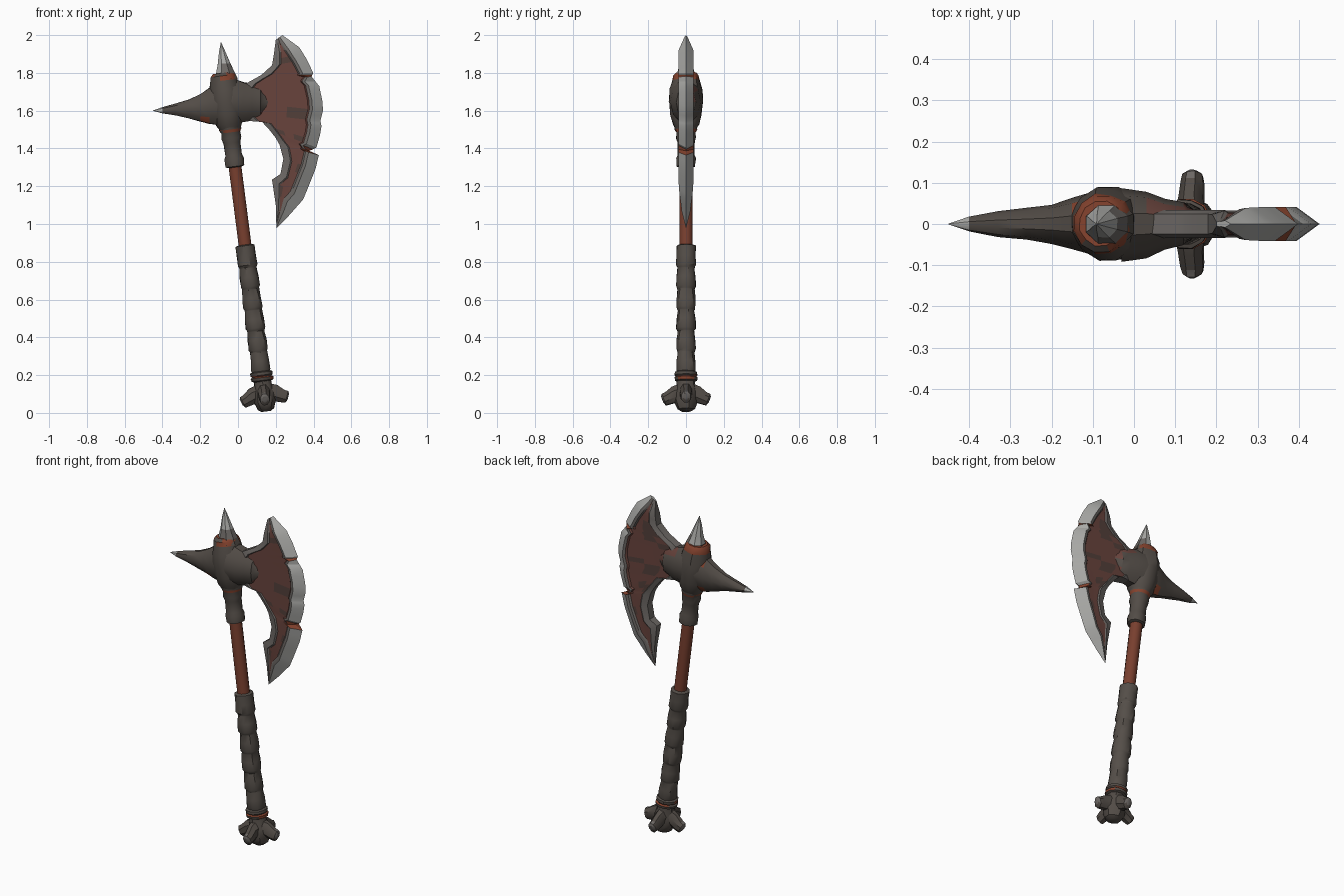
import bpy, bmesh, math, random
from mathutils import Matrix, Vector, noise

if "Cube" in bpy.data.objects:
    bpy.data.objects.remove(bpy.data.objects["Cube"])

random.seed(4)
TILT = 0.1273          # lean of the haft in the xz plane


def mat(name, c):
    m = bpy.data.materials.new(name)
    m.diffuse_color = (*c, 1)
    m.use_nodes = True
    m.node_tree.nodes["Principled BSDF"].inputs["Base Color"].default_value = m.diffuse_color
    return m


MATS = [mat("dark_iron", (.085, .072, .062)), mat("blade_rust", (.14, .057, .046)),
        mat("red_wood", (.19, .05, .028)), mat("bright_steel", (.40, .40, .385)),
        mat("worn_steel", (.15, .137, .128)), mat("orange_rust", (.23, .055, .027)),
        mat("grip_leather", (.09, .077, .066)), mat("dark_rust", (.085, .05, .042))]
IRON, RUST, WOOD, STEEL, WORN, ORANGE, LEATHER, DARKRUST = range(8)


def finish(bm, name, angle=35):
    bmesh.ops.remove_doubles(bm, verts=bm.verts, dist=.0005)
    bmesh.ops.recalc_face_normals(bm, faces=bm.faces)
    me = bpy.data.meshes.new(name)
    bm.to_mesh(me)
    bm.free()
    for m in MATS:
        me.materials.append(m)
    ob = bpy.data.objects.new(name, me)
    bpy.context.collection.objects.link(ob)
    bpy.ops.object.select_all(action='DESELECT')
    ob.select_set(True)
    bpy.context.view_layer.objects.active = ob
    bpy.ops.object.shade_smooth_by_angle(angle=math.radians(angle))
    return ob


def loft(name, rings, sides, rule, d=(0, 1), jitter=0, matrix=None, angle=35):
    """Skin elliptical rings (cx, cz, in-plane radius, y radius); rule(face centre) -> colour."""
    bm = bmesh.new()
    loops = []
    for cx, cz, a, b in rings:
        row = []
        for k in range(sides):
            p = 2 * math.pi * (k + .5) / sides
            j = 1 + random.uniform(-jitter, jitter)
            row.append(bm.verts.new((cx + a * j * math.cos(p) * d[0], b * j * math.sin(p),
                                     cz + a * j * math.cos(p) * d[1])))
        loops.append(row)
    for r, s in zip(loops, loops[1:]):
        for k in range(sides):
            n = (k + 1) % sides
            bm.faces.new((r[k], r[n], s[n], s[k]))
    bm.faces.new(loops[0])
    bm.faces.new(loops[-1])
    for f in bm.faces:
        f.material_index = rule(f.calc_center_median())
    if matrix:
        bm.transform(matrix)
    return finish(bm, name, angle)


def haft(pairs):
    """Round rings (height, radius) along the leaning haft."""
    return [(.151 - .128 * t, t, r, r) for t, r in pairs]


ALONG = (math.cos(TILT), math.sin(TILT))


def patchy(base, spot, limit=.32, scale=14):
    return lambda c: spot if noise.noise(c * scale) > limit else base


# Wooden haft
loft("haft", haft([(.15, .036), (.85, .035), (1.35, .035)]), 12, lambda c: WOOD, ALONG)

# Leather grip with lumpy overlapping wraps
wraps = []
for i in range(6):
    t = .215 + i * .111
    wraps += [(t, .047), (t + .012, .053), (t + .06, .051), (t + .105, .046)]
wraps[-1] = (.885, .052)
loft("grip", haft(wraps + [(.89, .036)]), 12, lambda c: LEATHER, ALONG, .05)

# Pommel collar, core and four flared claws
loft("pommel_collar", haft([(.165, .045), (.172, .06), (.187, .062), (.193, .054), (.2, .061),
                            (.215, .06), (.222, .045)]), 12,
     lambda c: ORANGE if .185 < c.z < .2 else IRON, ALONG, .03)
loft("pommel_core", haft([(.008, .025), (.02, .045), (.06, .062), (.11, .06), (.15, .048), (.18, .048)]),
     10, lambda c: IRON, ALONG, .05)
for k in range(4):
    M = Matrix.Translation((.151, 0, 0)) @ Matrix.Rotation(-TILT, 4, 'Y') @ Matrix.Rotation(k * math.pi / 2, 4, 'Z')
    loft(f"pommel_claw_{k + 1}", [(.02, .105, .055, .04), (.06, .098, .046, .032), (.10, .077, .036, .03),
                                  (.117, .07, .034, .026), (.126, .072, .018, .014)],
         8, lambda c: WORN if c.x > .118 else IRON, (.35, .94), .04, M)

# Socket sleeve below the head
loft("socket", haft([(1.3, .036), (1.305, .05), (1.345, .053), (1.365, .046), (1.43, .046), (1.455, .054),
                     (1.485, .052), (1.5, .06), (1.53, .06)]), 12,
     lambda c: ORANGE if 1.488 < c.z < 1.51 else IRON, ALONG, .04)

# Head body
loft("head_body", haft([(1.49, .05), (1.53, .072), (1.58, .085), (1.65, .089), (1.71, .088), (1.76, .074),
                        (1.785, .068), (1.80, .055)]), 12,
     lambda c: ORANGE if c.z > 1.755 and noise.noise(c * 15) > -.1 else IRON, ALONG, .05)

# Top spike
loft("top_spike", [(-.062, 1.77, .064, .062), (-.066, 1.80, .054, .05), (-.074, 1.85, .036, .035),
                   (-.083, 1.91, .019, .018), (-.09, 1.962, .001, .001)], 8,
     lambda c: IRON if c.z < 1.79 else STEEL if c.z > 1.84 or c.x < -.07 else WORN, (1, 0), .03, angle=30)

# Rear spike, bare steel at its point
loft("rear_spike", [(-.03, 1.65, .13, .085), (-.09, 1.645, .125, .08), (-.15, 1.625, .1, .062),
                    (-.2, 1.615, .075, .047), (-.26, 1.61, .052, .039), (-.33, 1.607, .033, .031),
                    (-.40, 1.602, .017, .018), (-.45, 1.60, .001, .001)], 10,
     lambda c: STEEL if c.x < -.39 else ORANGE if -.2 < c.x < -.1 and noise.noise(c * 17) > .35 else IRON,
     (0, 1), .035)

# Neck clasping the blade
loft("blade_neck", [(-.03, 1.65, .125, .088), (.03, 1.645, .108, .08), (.075, 1.643, .1, .062),
                    (.12, 1.645, .085, .052), (.13, 1.645, .07, .04), (.17, 1.65, .025, .025)], 10,
     patchy(IRON, RUST, .25), (0, 1), .05)

# Blade: stations from top to lower tip (cutting edge x, z, inner edge x, z, thickness)
stations = [(.235, 2.0, .2, 1.975, .2), (.325, 1.935, .19, 1.90, .95), (.365, 1.87, .18, 1.84, 1),
            (.398, 1.80, .125, 1.79, 1), (.39, 1.78, .09, 1.77, 1), (.43, 1.73, .045, 1.745, 1),
            (.447, 1.65, 0, 1.69, 1), (.45, 1.60, 0, 1.65, 1), (.436, 1.545, .02, 1.59, 1),
            (.442, 1.52, .06, 1.545, 1), (.434, 1.47, .125, 1.543, 1), (.415, 1.405, .165, 1.50, 1),
            (.378, 1.387, .20, 1.455, .95), (.428, 1.365, .22, 1.42, 1), (.41, 1.29, .24, 1.345, 1),
            (.37, 1.19, .225, 1.265, .95), (.345, 1.13, .18, 1.235, .85), (.27, 1.045, .2, 1.10, .55),
            (.205, .98, .203, .99, .05)]
fine = []
for s, e in zip(stations, stations[1:]):
    fine += [s, tuple((u + v) / 2 for u, v in zip(s, e))]
fine.append(stations[-1])
NOTCHES = (1.78, 1.387)
STRIPS = [STEEL, WORN, WORN, RUST, RUST, RUST, WORN, WORN]
bm = bmesh.new()
rows = []
for ox, oz, ix, iz, th in fine:
    O, I = Vector((ox, 0, oz)), Vector((ix, 0, iz))
    w = (I - O).length
    a, b, c = min(.056, .4 * w), min(.072, .52 * w), min(.045, .22 * w)
    if min(abs(oz - n) for n in NOTCHES) < .004:
        a, b = .022, .036
    b2, c2 = min(b + .008, w - c), max(w - c - .008, b)
    dist = [0, a, b, b2, b2 + (c2 - b2) * .35, b2 + (c2 - b2) * .7, c2, w - c, w]
    ys = [0, .041, .038, .029, .028, .028, .028, .034, .024]
    rows.append([[bm.verts.new(O.lerp(I, min(1, q / w)) + Vector((0, side * y * th, 0)))
                  for q, y in zip(dist, ys)] for side in (-1, 1)])
for r, s in zip(rows, rows[1:]):
    for h in (0, 1):
        for j, m in enumerate(STRIPS):
            f = bm.faces.new((r[h][j], r[h][j + 1], s[h][j + 1], s[h][j]))
            c = f.calc_center_median()
            if m == RUST and noise.noise(c * 16) > .22:
                m = DARKRUST
            elif m in (STEEL, WORN) and j < 3 and min(abs(c.z - n) for n in NOTCHES) < .012:
                m = ORANGE
            elif j == 2 and 1.4 < c.z < 1.8:
                m = RUST
            f.material_index = m
    f = bm.faces.new((r[0][-1], r[1][-1], s[1][-1], s[0][-1]))
    f.material_index = WORN
for end in (rows[0], rows[-1]):
    f = bm.faces.new(end[0] + end[1][:0:-1])
    f.material_index = STEEL
finish(bm, "axe_blade", 20)
